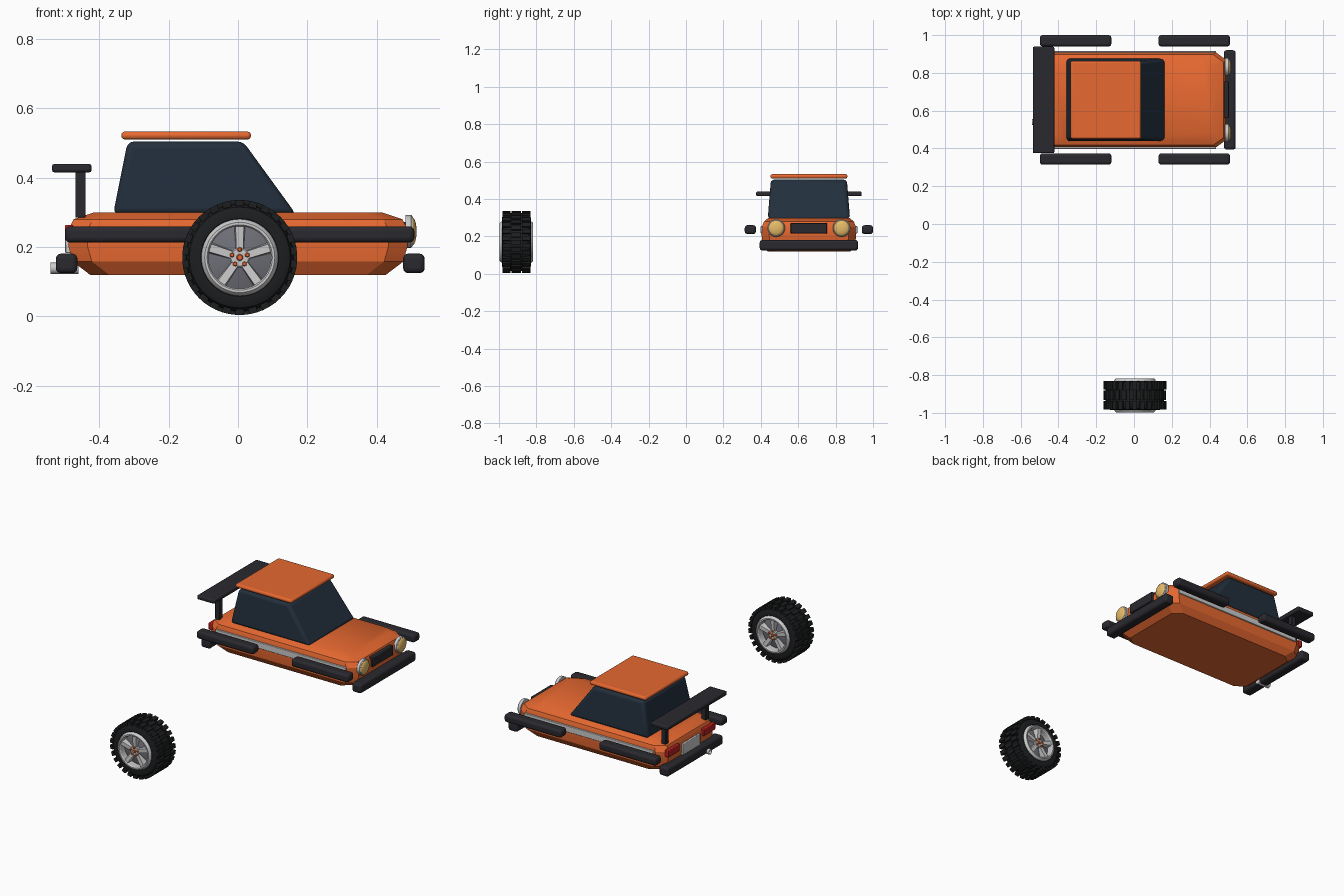
import bpy, bmesh, math
from mathutils import Vector, Matrix

if "Cube" in bpy.data.objects:
    bpy.data.objects.remove(bpy.data.objects["Cube"])


def material(name, rgb):
    m = bpy.data.materials.new(name)
    m.diffuse_color = (*rgb, 1)
    m.use_nodes = True
    m.node_tree.nodes["Principled BSDF"].inputs["Base Color"].default_value = m.diffuse_color
    return m


ORANGE = material("orange_paint", (0.80, 0.14, 0.03))
BLACK = material("dark_trim", (0.022, 0.022, 0.028))
RUBBER = material("rubber", (0.012, 0.013, 0.014))
GLASS = material("dark_glass", (0.016, 0.028, 0.045))
CHROME = material("chrome", (0.55, 0.56, 0.56))
DISC = material("wheel_disc", (0.16, 0.16, 0.19))
GOLD = material("headlight_gold", (0.80, 0.50, 0.14))
RED = material("tail_red", (0.5, 0.015, 0.015))
WHITE = material("plate_white", (0.75, 0.75, 0.72))
CY = 0.657  # car centre line


def finish(name, bm, mat, bevel=0, segs=2):
    bmesh.ops.recalc_face_normals(bm, faces=bm.faces)
    me = bpy.data.meshes.new(name)
    bm.to_mesh(me)
    bm.free()
    ob = bpy.data.objects.new(name, me)
    bpy.context.collection.objects.link(ob)
    me.materials.append(mat)
    if bevel:
        b = ob.modifiers.new("bevel", "BEVEL")
        b.width, b.segments, b.limit_method = bevel, segs, "ANGLE"
    bpy.ops.object.select_all(action="DESELECT")
    ob.select_set(True)
    bpy.context.view_layer.objects.active = ob
    bpy.ops.object.shade_smooth_by_angle(angle=math.radians(28))
    return ob


def hulls(name, point_sets, mat, bevel=0, segs=2):
    bm = bmesh.new()
    for pts in point_sets:
        vs = [bm.verts.new(p) for p in pts]
        bmesh.ops.convex_hull(bm, input=vs)
    bmesh.ops.dissolve_limit(bm, angle_limit=0.02, verts=bm.verts, edges=bm.edges)
    return finish(name, bm, mat, bevel, segs)


def corners(x0, x1, y0, y1, z0, z1):
    return [Vector((x, y, z)) for x in (x0, x1) for y in (y0, y1) for z in (z0, z1)]


def box(name, dims, mat, bevel=0, segs=2):
    return hulls(name, [corners(*dims)], mat, bevel, segs)


def lathe(name, profile, centre, mat, axis="Y", steps=48, closed=False):
    # profile holds (radius, distance along the axis)
    ax = Vector((1, 0, 0)) if axis == "X" else Vector((0, 1, 0))
    bm = bmesh.new()
    vs = [bm.verts.new(ax * d + Vector((0, 0, r))) for r, d in profile]
    pairs = list(zip(vs, vs[1:])) + ([(vs[-1], vs[0])] if closed else [])
    es = [bm.edges.new(p) for p in pairs]
    bmesh.ops.spin(bm, geom=vs + es, cent=(0, 0, 0), axis=ax, angle=math.tau, steps=steps)
    bmesh.ops.remove_doubles(bm, verts=bm.verts, dist=1e-5)
    bmesh.ops.translate(bm, verts=bm.verts, vec=centre)
    return finish(name, bm, mat)


# Body: stacked chamfered outlines
body = []
for z, ix, iy in ((0.12, .062, .03), (.158, .012, .004), (.2, 0, 0), (.25, 0, 0), (.28, .014, .012), (.299, .07, .035)):
    hx, hy = 0.488 - ix, 0.252 - iy
    for sx in (-1, 1):
        for sy in (-1, 1):
            body += [(sx * hx, CY + sy * (hy - .04), z), (sx * (hx - .055), CY + sy * hy, z)]
hulls("car_body", [body], ORANGE)

# Cabin and roof
cabin = [(x, CY + s * w, z) for s in (-1, 1)
         for x, w, z in ((-.36, .22, .295), (.167, .22, .295), (.015, .203, .504), (-.318, .203, .504))]
hulls("cabin_glass", [cabin], GLASS, 0.018, 3)
box("roof_panel", (-.336, .037, CY - .206, CY + .206, .51, .533), ORANGE, .01, 3)

# Rear wing
box("rear_wing", (-.536, -.422, CY - .282, CY + .282, .415, .44), BLACK, .007)
for s in (-1, 1):
    y = CY + s * .19
    box("wing_post", (-.469, -.439, y - .015, y + .015, .285, .42), BLACK, .003)

# Bumpers
for name, x in (("front_bumper", .507), ("rear_bumper", -.494)):
    box(name, (x - .031, x + .031, CY - .263, CY + .263, .125, .181), BLACK, .014, 3)

# Floating fenders and side strips
for s in (-1, 1):
    y = CY + s * .313
    for x in (-.309, .319):
        box("fender", (x - .189, x + .189, y - .03, y + .03, .213, .26), BLACK, .014, 3)
    y = CY + s * .251
    box("side_strip", (-.425, .435, y - .008, y + .008, .217, .255), CHROME, .003)

# Front lights and grille
for s in (-1, 1):
    c = (.482, CY + s * .175, .245)
    lathe("headlight_ring", [(0, 0), (.047, 0), (.047, .017), (.043, .021), (0, .021)], c, CHROME, "X", 32)
    dome = [(.042 * math.cos(a), .018 + .015 * math.sin(a)) for a in [i * math.pi / 12 for i in range(7)]]
    lathe("headlight_lens", dome, c, GOLD, "X", 32)
box("grille", (.475, .502, CY - .097, CY + .097, .215, .272), BLACK, .004)

# Rear lights, blank plate and exhaust
for s in (-1, 1):
    y = CY + s * .168
    box("tail_light", (-.499, -.475, y - .056, y + .056, .222, .264), RED, .004)
box("number_plate", (-.498, -.475, CY - .083, CY + .083, .183, .25), WHITE, .003)
lathe("exhaust_pipe", [(0, .05), (0, .08), (.016, .08), (.016, 0), (.012, 0), (.012, .05)][::1],
      (-.54, .54, .139), CHROME, "X", 20, True)

# Wheel: tyre
WC = Vector((.005, -.907, .17))
half = [(.1, .066), (.112, .076), (.13, .077), (.145, .071), (.153, .058), (.155, .03)]
tyre = half + [(r, -d) for r, d in reversed(half)]
lathe("tyre", tyre, WC, RUBBER, steps=64, closed=True)

# Tread lugs: two shoulder rows and a staggered centre row
lugs = []
N = 26
for i in range(N):
    for row, (off, y0, y1) in enumerate(((0, -.075, -.03), (.5, -.026, .026), (0, .03, .075))):
        rot = Matrix.Rotation(math.tau * (i + off) / N, 3, "Y")
        lugs.append([WC + rot @ p for p in corners(-.012, .012, y0, y1, .148, .1655)])
hulls("tread_lugs", lugs, RUBBER)

# Wheel faces on both sides
for s in (-1, 1):
    ring = [(.112, .07), (.108, .083), (.101, .09), (.094, .09), (.09, .084), (.09, .04), (.112, .04)]
    lathe("rim_ring", [(r, s * d) for r, d in ring], WC, CHROME, closed=True)
    lathe("rim_disc", [(0, s * .066), (.03, s * .064), (.093, s * .045)], WC, DISC)
    spokes = []
    for i in range(5):
        rot = Matrix.Rotation(math.tau * i / 5, 3, "Y")
        pts = [(sx * w, s * d, r) for sx in (-1, 1)
               for w, d, r in ((.012, .05, .01), (.010, .078, .01), (.016, .045, .095), (.012, .084, .095))]
        spokes.append([WC + rot @ Vector(p) for p in pts])
    hulls("wheel_spokes", spokes, CHROME)
    lathe("hub", [(0, s * .05), (.029, s * .05), (.029, s * .076), (.025, s * .08), (0, s * .08)], WC, CHROME, steps=32)
    nut = [(0, s * .07), (.007, s * .07), (.007, s * .084), (.005, s * .087), (0, s * .087)]
    lathe("hub_cap", [(r * 1.4, d) for r, d in nut], WC, ORANGE, steps=16)
    for i in range(5):
        a = math.tau * i / 5
        lathe("lug_nut", nut, WC + Vector((.023 * math.sin(a), 0, .023 * math.cos(a))), ORANGE, steps=6)
